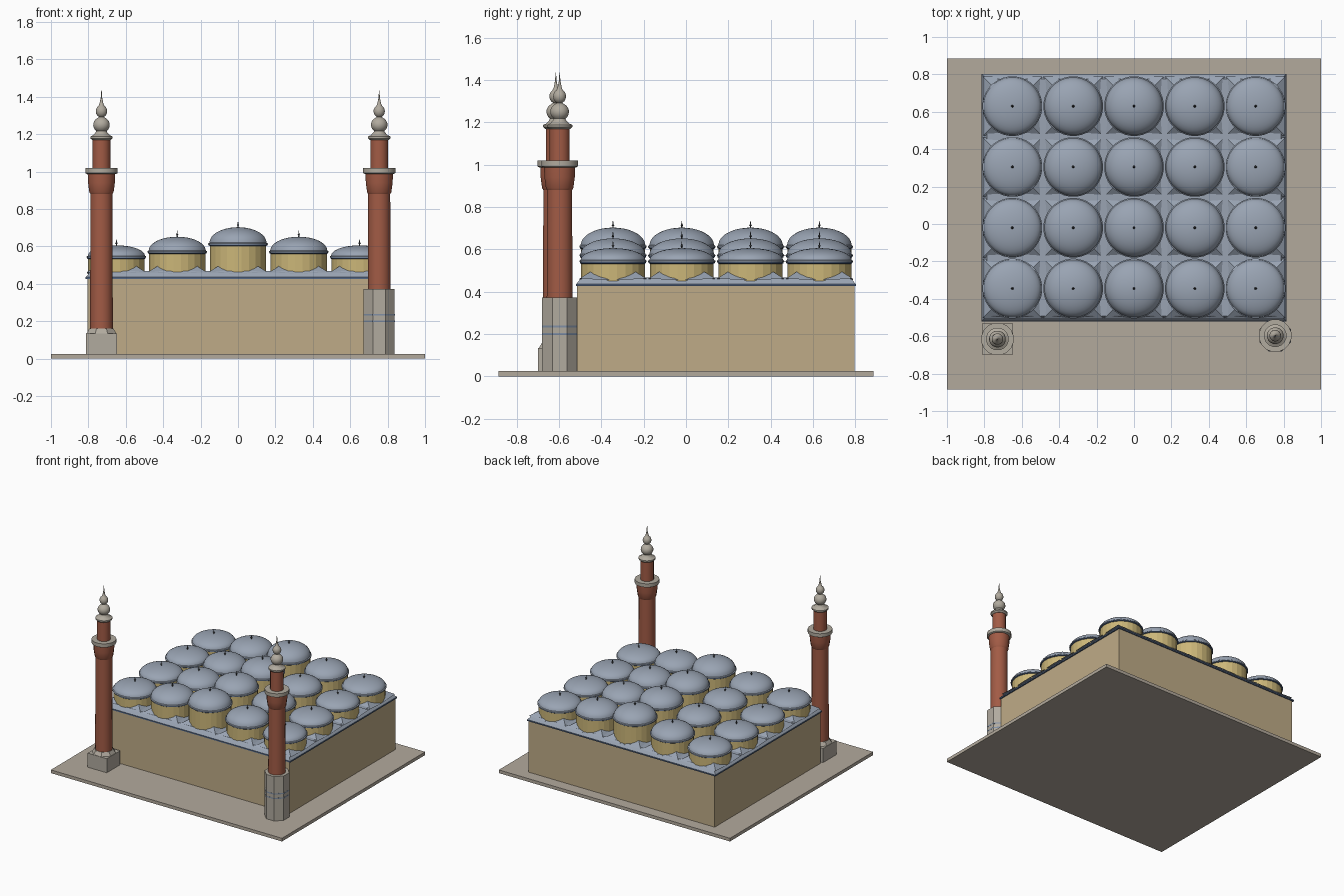
import bpy, bmesh, math

if "Cube" in bpy.data.objects:
    bpy.data.objects.remove(bpy.data.objects["Cube"])


def material(name, rgb):
    m = bpy.data.materials.new(name)
    m.diffuse_color = (*rgb, 1)
    m.use_nodes = True
    m.node_tree.nodes["Principled BSDF"].inputs["Base Color"].default_value = m.diffuse_color
    return m


PAVING = material("paving stone", (0.45, 0.40, 0.335))
WALL = material("wall sandstone", (0.52, 0.41, 0.245))
DRUM = material("drum yellow stone", (0.60, 0.47, 0.19))
LEAD = material("lead roof", (0.32, 0.37, 0.45))
TRIM = material("dark blue trim", (0.09, 0.14, 0.24))
BRICK = material("red brick", (0.36, 0.105, 0.06))
STONE = material("pale stone", (0.44, 0.405, 0.345))
STRIPE = material("blue stripe", (0.22, 0.28, 0.38))
METAL = material("dark finial metal", (0.05, 0.055, 0.06))


def finish(bm, name, mats, smooth=None):
    bmesh.ops.recalc_face_normals(bm, faces=bm.faces)
    mesh = bpy.data.meshes.new(name)
    bm.to_mesh(mesh)
    bm.free()
    for m in mats:
        mesh.materials.append(m)
    ob = bpy.data.objects.new(name, mesh)
    bpy.context.collection.objects.link(ob)
    if smooth:
        bpy.ops.object.select_all(action='DESELECT')
        ob.select_set(True)
        bpy.context.view_layer.objects.active = ob
        bpy.ops.object.shade_smooth_by_angle(angle=math.radians(smooth))
    return ob


def block(name, x0, x1, y0, y1, z0, z1, mat, inset=0):
    """Box whose top may be drawn in on all sides."""
    bm = bmesh.new()
    lo = [bm.verts.new(p) for p in ((x0, y0, z0), (x1, y0, z0), (x1, y1, z0), (x0, y1, z0))]
    i = inset
    hi = [bm.verts.new(p) for p in ((x0 + i, y0 + i, z1), (x1 - i, y0 + i, z1),
                                    (x1 - i, y1 - i, z1), (x0 + i, y1 - i, z1))]
    bm.faces.new(lo)
    bm.faces.new(hi)
    for k in range(4):
        n = (k + 1) % 4
        bm.faces.new((lo[k], lo[n], hi[n], hi[k]))
    return finish(bm, name, [mat])


def lathe(name, x, y, profile, mat, sides=24, smooth=40, turn=0.5):
    """Turn (radius, z) points about a vertical axis and cap both ends."""
    bm = bmesh.new()
    rings = []
    for r, z in profile:
        ring = []
        for k in range(sides):
            a = 2 * math.pi * (k + turn) / sides
            ring.append(bm.verts.new((x + r * math.cos(a), y + r * math.sin(a), z)))
        rings.append(ring)
    for a, b in zip(rings, rings[1:]):
        for k in range(sides):
            n = (k + 1) % sides
            bm.faces.new((a[k], a[n], b[n], b[k]))
    bm.faces.new(rings[0])
    bm.faces.new(rings[-1])
    bmesh.ops.remove_doubles(bm, verts=bm.verts, dist=1e-5)
    return finish(bm, name, [mat], smooth)


def arc(r, zc, h, a0, a1, n):
    """Points on an ellipse from angle a0 to a1 in degrees."""
    pts = []
    for k in range(n + 1):
        a = math.radians(a0 + (a1 - a0) * k / n)
        pts.append((max(r * math.cos(a), 0.0008), zc + h * math.sin(a)))
    return pts


# Ground slab, hall walls, roof edge
block("ground_slab", -1, 1, -0.885, 0.885, 0, 0.025, PAVING)
block("hall_walls", -0.805, 0.805, -0.515, 0.795, 0.025, 0.432, WALL)
block("roof_cornice", -0.815, 0.815, -0.52, 0.803, 0.427, 0.437, TRIM)
block("roof_base", -0.813, 0.813, -0.518, 0.801, 0.437, 0.468, LEAD, 0.026)


def pendentives(name, x, y):
    """Four sloping corner pieces around a round drum."""
    bm = bmesh.new()
    h, d = 0.158, 0.106
    for sx in (-1, 1):
        for sy in (-1, 1):
            pts = ((h * sx, h * sy, 0.462), (0.015 * sx, h * sy, 0.455),
                   (0.015 * sx, 0.015 * sy, 0.455), (h * sx, 0.015 * sy, 0.455),
                   (d * sx, d * sy, 0.495))
            c, a, m, b, top = [bm.verts.new((x + p[0], y + p[1], p[2])) for p in pts]
            for f in ((c, a, top), (a, m, top), (m, b, top), (b, c, top), (c, a, m), (c, m, b)):
                bm.faces.new(f)
    finish(bm, name, [LEAD])


# Twenty domes, tallest along the middle column
for col in range(5):
    x = (col - 2) * 0.325
    eave = (0.602, 0.560, 0.532)[abs(col - 2)]
    crown = (0.703, 0.652, 0.606)[abs(col - 2)]
    for row in range(4):
        y = -0.345 + row * 0.325
        tag = f"{col}_{row}"
        pendentives("pendentives_" + tag, x, y)
        lathe("drum_" + tag, x, y, [(0.152, 0.442), (0.152, eave)], DRUM, smooth=None)
        lathe("dome_trim_" + tag, x, y,
              [(0.152, eave), (0.158, eave + 0.004), (0.158, eave + 0.008)], TRIM)
        lathe("dome_" + tag, x, y,
              [(0.160, eave + 0.008), (0.160, eave + 0.014), (0.154, eave + 0.018)]
              + arc(0.153, eave + 0.018, crown - eave - 0.018, 4, 90, 9), LEAD, 32, 35)
        lathe("finial_" + tag, x, y,
              [(0.004, crown - 0.003), (0.003, crown + 0.006), (0.007, crown + 0.011),
               (0.003, crown + 0.016), (0.001, crown + 0.032)], METAL, 8)


def minaret(side, x, y, foot):
    """Shaft, balcony, upper shaft and bulbous cap shared by both towers."""
    lathe(side + "_shaft", x, y, [(0.062, foot), (0.060, 0.88), (0.066, 0.89), (0.073, 0.94),
                                  (0.075, 0.988)], BRICK, 16, 25)
    lathe(side + "_balcony", x, y, [(0.080, 0.988), (0.088, 0.992), (0.088, 1.02),
                                    (0.05, 1.02)], STONE, 16, 25)
    lathe(side + "_upper_shaft", x, y, [(0.048, 1.018), (0.048, 1.17)], BRICK, 16, 25)
    lathe(side + "_cap", x, y,
          [(0.05, 1.168), (0.061, 1.178), (0.061, 1.188), (0.045, 1.195), (0.03, 1.212)]
          + arc(0.045, 1.25, 0.042, -50, 60, 7)
          + arc(0.031, 1.323, 0.034, -65, 60, 6)
          + [(0.010, 1.365), (0.008, 1.375), (0.004, 1.395), (0.001, 1.435)], STONE, 16)


# Left tower on a square plinth
lx, ly = -0.73, -0.615
block("left_plinth", lx - 0.083, lx + 0.083, ly - 0.083, ly + 0.083, 0.025, 0.135, STONE)
lathe("left_plinth_collar", lx, ly, [(0.086, 0.135), (0.069, 0.162)], STONE, 8, None)
minaret("left", lx, ly, 0.158)

# Right tower on a tall striped octagonal plinth
rx, ry = 0.755, -0.597
R = 0.083 / math.cos(math.pi / 8)
lathe("right_plinth", rx, ry, [(R, 0.025), (R, 0.372)], STONE, 8, None)
for i, z in enumerate((0.20, 0.235)):
    lathe(f"right_plinth_stripe_{i}", rx, ry, [(R + 0.001, z - 0.004), (R + 0.001, z + 0.005)],
          STRIPE, 8, None)
minaret("right", rx, ry, 0.37)
